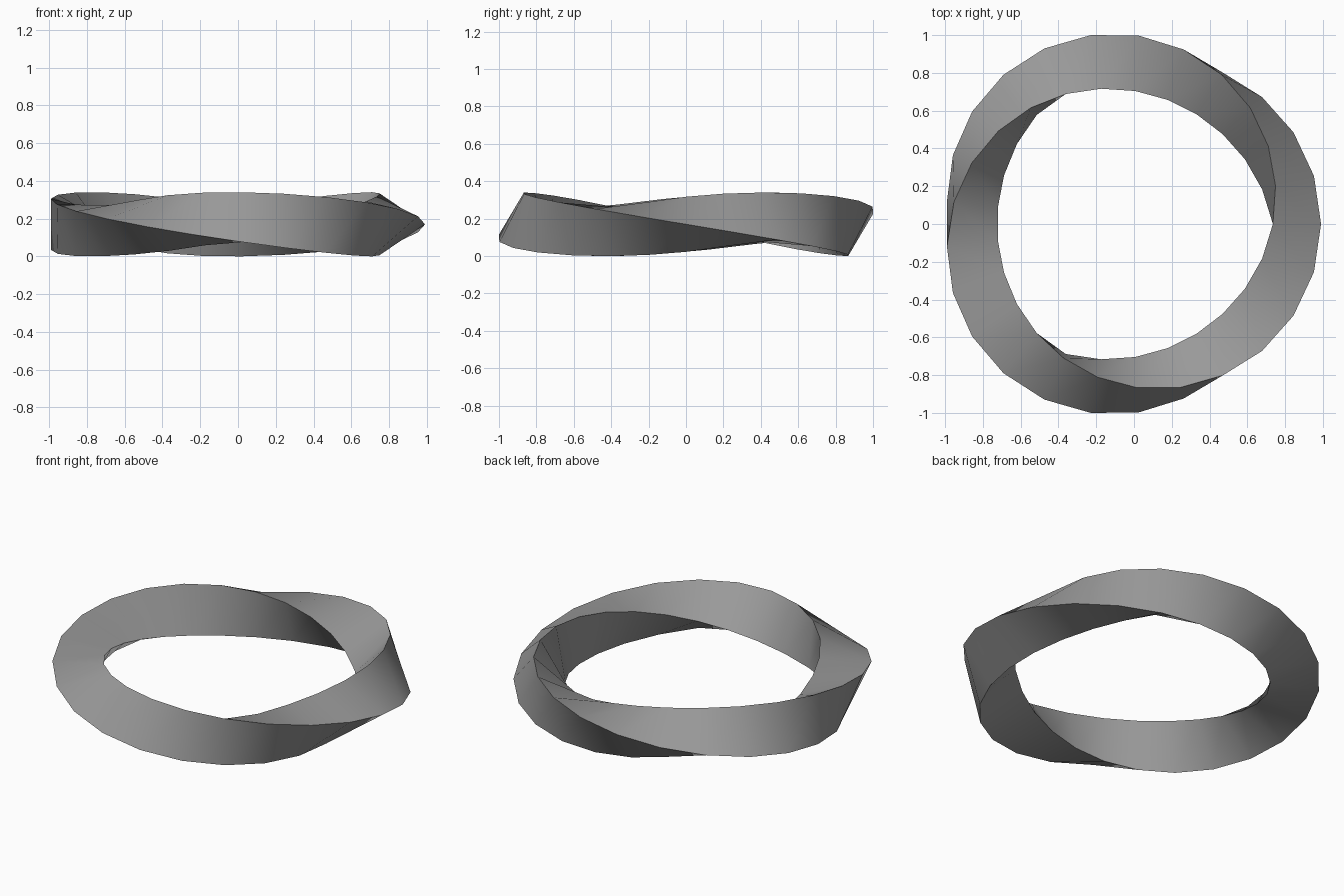
import bpy, bmesh
from math import sin, cos, pi

if "Cube" in bpy.data.objects:
    bpy.data.objects.remove(bpy.data.objects["Cube"])

SEGMENTS = 25      # steps around the ring
RING_R = 0.858     # radius of the ring's centre line
TRI_R = 0.17       # circumradius of the triangular section

# Triangular section swept round a circle with one full twist
bm = bmesh.new()
rings = []
for i in range(SEGMENTS):
    a = 2 * pi * i / SEGMENTS
    section = []
    for k in range(3):
        p = 2 * pi * k / 3 - a
        r = RING_R + TRI_R * cos(p)
        section.append(bm.verts.new((r * cos(a), r * sin(a), TRI_R * sin(p))))
    rings.append(section)

for i in range(SEGMENTS):
    s, t = rings[i], rings[(i + 1) % SEGMENTS]
    for k in range(3):
        n = (k + 1) % 3
        bm.faces.new((s[k], t[k], t[n], s[n]))
bmesh.ops.recalc_face_normals(bm, faces=bm.faces)

# Centre on x and y, stand on the ground
xs, ys, zs = zip(*(v.co for v in bm.verts))
offset = (-(min(xs) + max(xs)) / 2, -(min(ys) + max(ys)) / 2, -min(zs))
bmesh.ops.translate(bm, verts=bm.verts, vec=offset)

mesh = bpy.data.meshes.new("twisted_ring")
bm.to_mesh(mesh)
bm.free()
ring = bpy.data.objects.new("twisted_ring", mesh)
bpy.context.collection.objects.link(ring)

# Dark grey
grey = bpy.data.materials.new("dark_grey")
grey.diffuse_color = (0.32, 0.32, 0.32, 1)
grey.use_nodes = True
grey.node_tree.nodes["Principled BSDF"].inputs["Base Color"].default_value = grey.diffuse_color
mesh.materials.append(grey)

# Smooth along the band, sharp along the three edges
bpy.context.view_layer.objects.active = ring
ring.select_set(True)
bpy.ops.object.shade_smooth_by_angle(angle=pi / 6)
